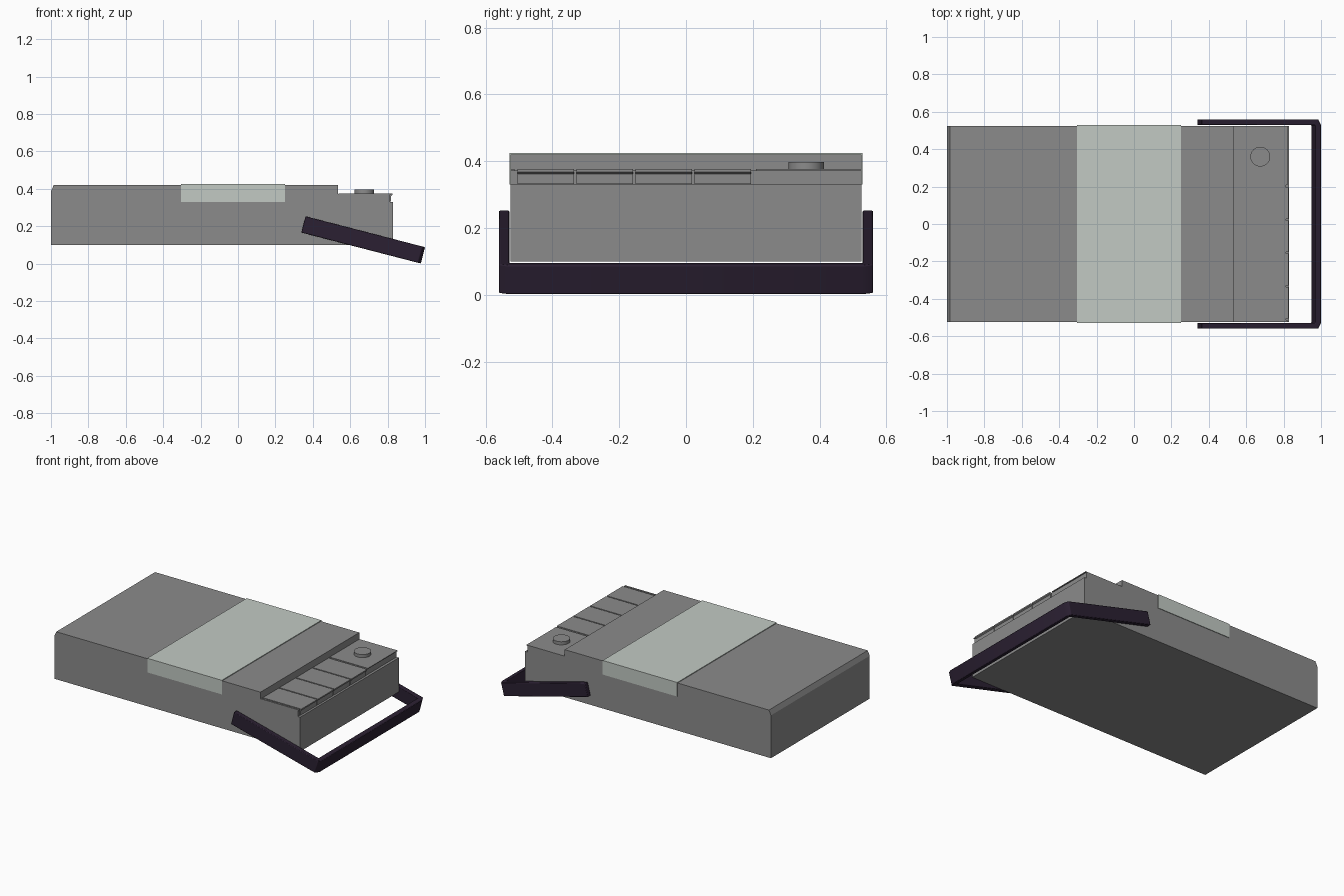
import bpy, bmesh, math
from mathutils import Matrix

old = bpy.data.objects.get("Cube")
if old:
    bpy.data.objects.remove(old, do_unlink=True)


def material(name, rgb):
    m = bpy.data.materials.new(name)
    m.use_nodes = True
    m.diffuse_color = (*rgb, 1)
    m.node_tree.nodes["Principled BSDF"].inputs["Base Color"].default_value = (*rgb, 1)
    return m


GREY = material("case_grey", (0.26, 0.26, 0.26))
PALE = material("pale_green_grey", (0.54, 0.59, 0.55))
DARK = material("dark_plum", (0.024, 0.0144, 0.032))


def finish(name, bm, mat):
    bmesh.ops.recalc_face_normals(bm, faces=bm.faces)
    mesh = bpy.data.meshes.new(name)
    bm.to_mesh(mesh)
    bm.free()
    mesh.materials.append(mat)
    ob = bpy.data.objects.new(name, mesh)
    bpy.context.collection.objects.link(ob)
    return ob


def prism(name, points, offset, mat, matrix=Matrix()):
    """Extrude a closed 3D outline along an offset vector."""
    bm = bmesh.new()
    face = bm.faces.new([bm.verts.new(p) for p in points])
    out = bmesh.ops.extrude_face_region(bm, geom=[face])
    moved = [v for v in out["geom"] if isinstance(v, bmesh.types.BMVert)]
    bmesh.ops.translate(bm, verts=moved, vec=offset)
    bm.transform(matrix)
    return finish(name, bm, mat)


def side_prism(name, outline, y0, y1, mat):
    """Extrude an x-z outline from y0 to y1."""
    return prism(name, [(x, y0, z) for x, z in outline], (0, y1 - y0, 0), mat)


# Case with a chamfered rear edge and a lowered key deck
case = [(-1, 0.10), (0.83, 0.10), (0.83, 0.33), (0.813, 0.33), (0.813, 0.372),
        (0.535, 0.372), (0.535, 0.42), (-0.985, 0.42), (-1, 0.388)]
side_prism("case", case, -0.525, 0.525, GREY)

# Lid over the case, its ends lapping down the sides
lid = [(-0.305, 0.33), (0.25, 0.33), (0.25, 0.425), (-0.305, 0.425)]
side_prism("lid", lid, -0.529, 0.529, PALE)

# Row of keys with overhanging front lips
key = [(0.538, 0.368), (0.538, 0.376), (0.825, 0.376), (0.825, 0.367),
       (0.818, 0.362), (0.818, 0.332), (0.808, 0.332), (0.808, 0.368)]
pitch = 0.177
for i in range(4):
    y = -0.505 + i * pitch
    side_prism(f"key_{i + 1}", key, y, y + pitch - 0.008, GREY)

# Deck strips on both sides of the keys
for name, y0, y1 in (("deck_right", -0.525, -0.513), ("deck_left", 0.209, 0.525)):
    side_prism(name, [(0.536, 0.371), (0.82, 0.371), (0.82, 0.376), (0.536, 0.376)],
               y0, y1, GREY)

# Round button
bm = bmesh.new()
bmesh.ops.create_cone(bm, cap_ends=True, segments=32, radius1=0.053, radius2=0.053,
                      depth=0.03, matrix=Matrix.Translation((0.675, 0.36, 0.382)))
button = finish("round_button", bm, GREY)

# Tilted carrying handle: a U outline with clipped corners
arm, thick, tall = 0.66, 0.031, 0.09
half = [(-arm, 0.529), (-arm, 0.56), (-0.015, 0.56), (0, 0.53)]
inner = [(-thick, 0.529)]
outline = half + [(x, -y) for x, y in reversed(half)] + [(x, -y) for x, y in inner] + inner
tilt = Matrix.Translation((1, 0, 0.088)) @ Matrix.Rotation(math.radians(14.5), 4, 'Y')
handle = prism("handle", [(x, y, 0) for x, y in outline], (0, 0, -tall), DARK, tilt)
bevel = handle.modifiers.new("soft_edges", 'BEVEL')
bevel.width = 0.004
bevel.segments = 2

# Smooth round parts, keeping hard edges
for ob in (button, handle):
    bpy.ops.object.select_all(action='DESELECT')
    ob.select_set(True)
    bpy.context.view_layer.objects.active = ob
    bpy.ops.object.shade_smooth_by_angle(angle=math.radians(35))
